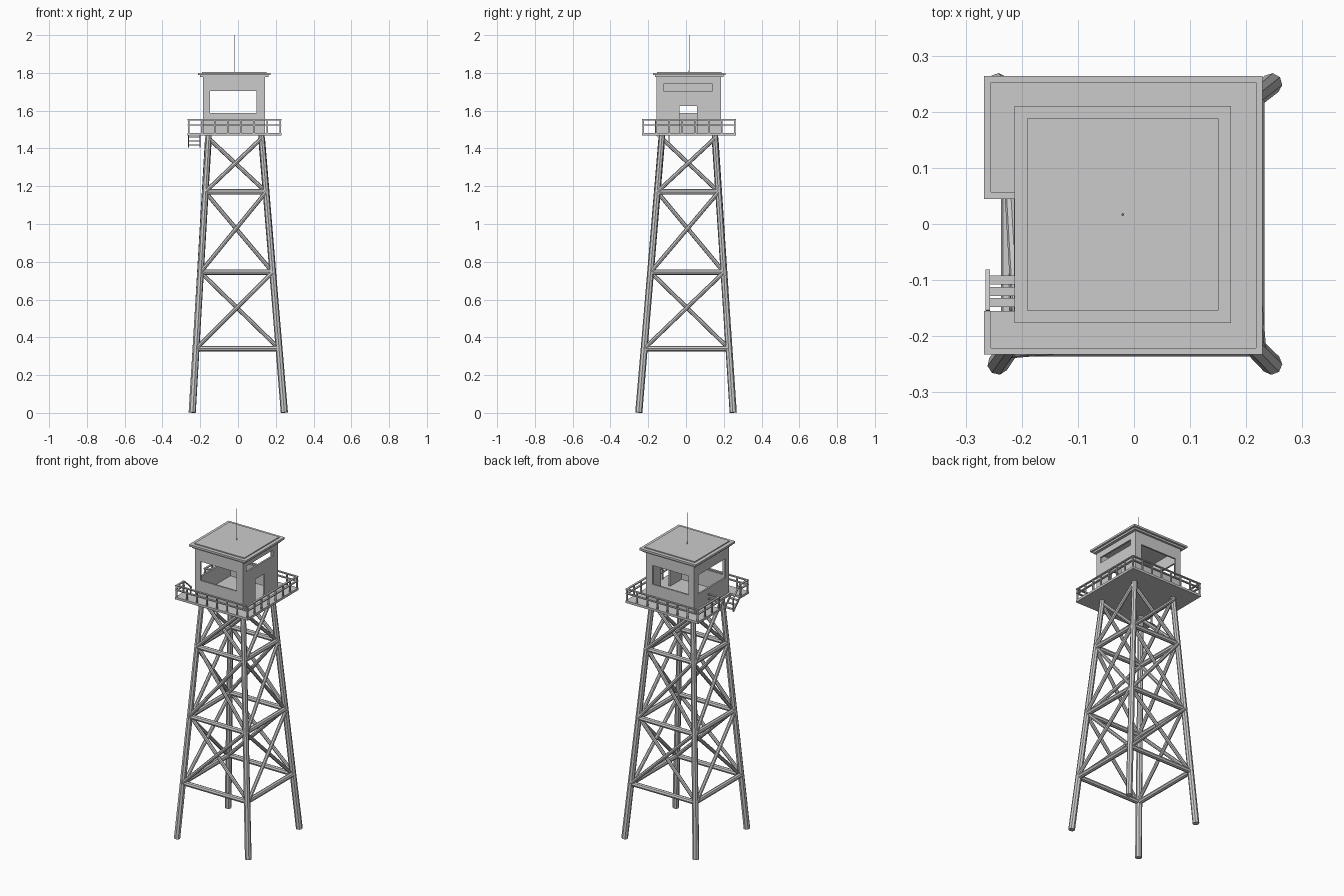
import bpy, bmesh
from mathutils import Vector, Matrix

cube = bpy.data.objects.get("Cube")
if cube:
    bpy.data.objects.remove(cube, do_unlink=True)

grey = bpy.data.materials.new("light_grey")
grey.use_nodes = True
colour = (0.6, 0.6, 0.6, 1)
grey.diffuse_color = colour
grey.node_tree.nodes["Principled BSDF"].inputs["Base Color"].default_value = colour


def finish(name, bm):
    bmesh.ops.recalc_face_normals(bm, faces=bm.faces[:])
    mesh = bpy.data.meshes.new(name)
    bm.to_mesh(mesh)
    bm.free()
    mesh.materials.append(grey)
    obj = bpy.data.objects.new(name, mesh)
    bpy.context.collection.objects.link(obj)
    return obj


def add_box(bm, lo, hi):
    lo, hi = Vector(lo), Vector(hi)
    m = Matrix.Translation((lo + hi) / 2) @ Matrix.Diagonal((*(hi - lo), 1))
    bmesh.ops.create_cube(bm, size=1, matrix=m)


def box(name, lo, hi):
    bm = bmesh.new()
    add_box(bm, lo, hi)
    return finish(name, bm)


def add_pole(bm, a, b, r1, r2=None, sides=8):
    a, b = Vector(a), Vector(b)
    turn = (b - a).to_track_quat('Z', 'Y').to_matrix().to_4x4()
    bmesh.ops.create_cone(bm, cap_ends=True, segments=sides, radius1=r1,
                          radius2=r2 or r1, depth=(b - a).length,
                          matrix=Matrix.Translation((a + b) / 2) @ turn)


def add_bar(bm, a, b, width, height):
    # rectangular bar between two points
    a, b = Vector(a), Vector(b)
    turn = (b - a).to_track_quat('Y', 'Z').to_matrix().to_4x4()
    size = Matrix.Diagonal((width, (b - a).length, height, 1))
    bmesh.ops.create_cube(bm, size=1, matrix=Matrix.Translation((a + b) / 2) @ turn @ size)


DECK_LOW, DECK = 1.468, 1.482
CORNERS = [(-1, -1), (1, -1), (1, 1), (-1, 1)]


def leg_point(i, z):
    # point on the axis of a leg; the tower leans a little towards its deck
    sx, sy = CORNERS[i % 4]
    foot = Vector((0.0015 + 0.244 * sx, 0.25 * sy, 0))
    head = Vector((-0.016 + 0.14 * sx, 0.013 + 0.14 * sy, DECK_LOW))
    return foot.lerp(head, z / DECK_LOW)


# Legs
for i, name in enumerate(["front_right", "front_left", "back_left", "back_right"]):
    bm = bmesh.new()
    add_pole(bm, leg_point(i, 0.002), leg_point(i, DECK_LOW + 0.003), 0.019, 0.016)
    finish(name + "_leg", bm)

# Horizontal girts and crossed braces on the four sides
levels = [0.34, 0.745, 1.17, 1.455]
girts, braces = bmesh.new(), bmesh.new()
for i, out in enumerate([(0, -1, 0), (1, 0, 0), (0, 1, 0), (-1, 0, 0)]):
    offset = Vector(out) * 0.007
    for z in levels[:3]:
        add_pole(girts, leg_point(i, z), leg_point(i + 1, z), 0.015)
    for low, high in zip(levels, levels[1:]):
        add_pole(braces, leg_point(i, low) + offset, leg_point(i + 1, high) + offset, 0.011)
        add_pole(braces, leg_point(i + 1, low) - offset, leg_point(i, high) - offset, 0.011)
finish("girts", girts)
finish("cross_braces", braces)

# Deck with a notch for the steps
X0, X1, Y0, Y1 = -0.267, 0.229, -0.233, 0.264
NX, N0, N1 = -0.198, -0.155, 0.045
bm = bmesh.new()
outline = [(X0, Y0), (X1, Y0), (X1, Y1), (X0, Y1), (X0, N1), (NX, N1), (NX, N0), (X0, N0)]
face = bm.faces.new([bm.verts.new((x, y, DECK_LOW)) for x, y in outline])
top = bmesh.ops.extrude_face_region(bm, geom=[face])
bmesh.ops.translate(bm, vec=(0, 0, DECK - DECK_LOW),
                    verts=[v for v in top["geom"] if isinstance(v, bmesh.types.BMVert)])
finish("deck", bm)

# Railing following the deck edge
h = 0.006
path = [(NX, N1 + h), (X0 + h, N1 + h), (X0 + h, Y1 - h), (X1 - h, Y1 - h),
        (X1 - h, Y0 + h), (X0 + h, Y0 + h), (X0 + h, N0 - h)]
rails, posts = bmesh.new(), bmesh.new()
for (ax, ay), (bx, by) in zip(path, path[1:]):
    a, b = Vector((ax, ay, 0)), Vector((bx, by, 0))
    step = (b - a).normalized() * h
    for z in (1.552, 1.525):
        lift = Vector((0, 0, z))
        add_bar(rails, a - step + lift, b + step + lift, 2 * h, 0.006)
    count = max(1, round((b - a).length / 0.07))
    for k in range(count):
        p = a.lerp(b, (k + 1) / count)
        add_box(posts, (p.x - 0.004, p.y - 0.004, DECK), (p.x + 0.004, p.y + 0.004, 1.552))
finish("rails", rails)
finish("rail_posts", posts)

# Short steps hanging in the notch
bm = bmesh.new()
for k in range(3):
    y, z = -0.14 + 0.02 * k, 1.462 - 0.021 * k
    add_box(bm, (-0.26, y - 0.008, z - 0.004), (-0.2, y + 0.008, z))
for x in (-0.261, -0.2):
    add_bar(bm, (x, -0.155, 1.475), (x, -0.088, 1.41), 0.005, 0.012)
finish("steps", bm)
bm = bmesh.new()
add_bar(bm, (-0.261, -0.155, 1.552), (-0.261, -0.083, 1.487), 0.008, 0.006)
add_bar(bm, (-0.261, -0.09, 1.412), (-0.261, -0.09, 1.492), 0.005, 0.005)
finish("step_handrail", bm)

# Cabin shell with window, slot and door openings cut through
CX0, CX1, CY0, CY1, EAVES = -0.185, 0.143, -0.157, 0.185, 1.785
T = 0.01
cabin = box("cabin_walls", (CX0, CY0, DECK), (CX1, CY1, EAVES))
cuts = {
    "room": ((CX0 + T, CY0 + T, DECK - T), (CX1 - T, CY1 - T, EAVES + T)),
    "front_back_windows": ((-0.148, CY0 - T, 1.587), (0.099, CY1 + T, 1.704)),
    "right_window": ((CX0 - T, -0.12, 1.587), (CX0 + 2 * T, 0.14, 1.704)),
    "left_slot": ((CX1 - 2 * T, -0.12, 1.704), (CX1 + T, 0.14, 1.74)),
    "left_door": ((CX1 - 2 * T, -0.034, DECK - T), (CX1 + T, 0.057, 1.625)),
}
bpy.context.view_layer.objects.active = cabin
for name, (lo, hi) in cuts.items():
    cutter = box(name + "_cutter", lo, hi)
    cutter.hide_render = True
    mod = cabin.modifiers.new(name, 'BOOLEAN')
    mod.operation = 'DIFFERENCE'
    mod.solver = 'EXACT'
    mod.object = cutter
    bpy.ops.object.modifier_apply(modifier=mod.name)
    bpy.data.objects.remove(cutter, do_unlink=True)

# Stepped roof
bm = bmesh.new()
for half, low, high in ((0.181, 1.777, 1.79), (0.193, 1.788, 1.8), (0.171, 1.799, 1.806)):
    add_box(bm, (-0.02 - half, 0.017 - half, low), (-0.02 + half, 0.017 + half, high))
finish("roof", bm)

# Antenna
bm = bmesh.new()
add_pole(bm, (-0.02, 0.017, 1.8), (-0.02, 0.017, 2), 0.0025, 0.0015)
finish("antenna", bm)
